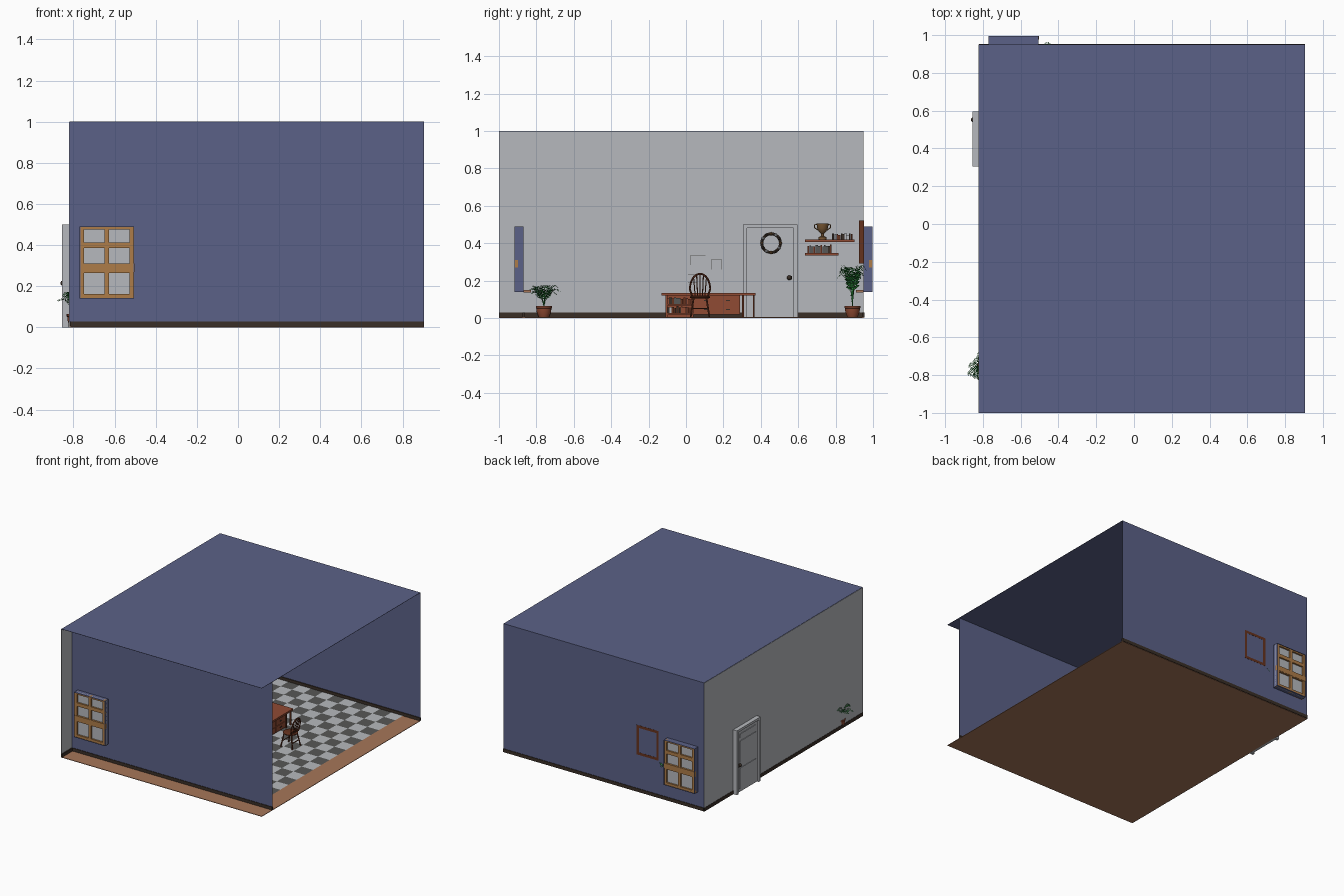
import bpy, bmesh, math, random
from mathutils import Vector

if "Cube" in bpy.data.objects:
    bpy.data.objects.remove(bpy.data.objects["Cube"])
random.seed(4)

def mat(name, r, g, b):
    m = bpy.data.materials.new(name)
    m.diffuse_color = (r, g, b, 1)
    m.use_nodes = True
    m.node_tree.nodes["Principled BSDF"].inputs["Base Color"].default_value = m.diffuse_color
    return m

BLUE = mat("slate blue", .105, .12, .245)
GREY = mat("light grey", .47, .485, .51)
DARK = mat("dark tile", .095, .095, .092)
OAK = mat("oak", .42, .20, .065)
FLOOR = mat("floor wood", .38, .18, .10)
BASE = mat("dark brown", .042, .028, .02)
RED = mat("redwood", .28, .07, .034)
CHAIR = mat("chair brown", .13, .032, .013)
GREEN = mat("leaf green", .02, .20, .035)
BRONZE = mat("bronze", .20, .10, .035)

def finish(name, bm, *mats):
    me = bpy.data.meshes.new(name)
    bm.to_mesh(me)
    bm.free()
    for m in mats:
        me.materials.append(m)
    ob = bpy.data.objects.new(name, me)
    bpy.context.collection.objects.link(ob)
    return ob

def box(name, x0, x1, y0, y1, z0, z1, m):
    bm = bmesh.new()
    bmesh.ops.create_cube(bm, size=1)
    for v in bm.verts:
        v.co = Vector((x0 if v.co.x < 0 else x1, y0 if v.co.y < 0 else y1, z0 if v.co.z < 0 else z1))
    return finish(name, bm, m)

def smooth(ob):
    bpy.ops.object.select_all(action='DESELECT')
    ob.select_set(True)
    bpy.context.view_layer.objects.active = ob
    bpy.ops.object.shade_smooth_by_angle()

def tube(name, pts, r, m, cyclic=False):
    cu = bpy.data.curves.new(name, 'CURVE')
    cu.dimensions = '3D'
    cu.bevel_depth, cu.bevel_resolution, cu.use_fill_caps = r, 1, True
    s = cu.splines.new('POLY')
    s.points.add(len(pts) - 1)
    s.use_cyclic_u = cyclic
    for p, q in zip(s.points, pts):
        p.co = (*q, 1)
    cu.materials.append(m)
    ob = bpy.data.objects.new(name, cu)
    bpy.context.collection.objects.link(ob)
    bpy.ops.object.select_all(action='DESELECT')
    ob.select_set(True)
    bpy.context.view_layer.objects.active = ob
    bpy.ops.object.convert(target='MESH')
    smooth(bpy.context.object)

def lathe(name, c, prof, m, n=20):
    bm = bmesh.new()
    rings = [[bm.verts.new((c[0] + r * math.cos(k * math.tau / n), c[1] + r * math.sin(k * math.tau / n), c[2] + z))
              for k in range(n)] for r, z in prof]
    for a, b in zip(rings, rings[1:]):
        for k in range(n):
            bm.faces.new((a[k], a[(k + 1) % n], b[(k + 1) % n], b[k]))
    bm.faces.new(rings[0][::-1])
    bm.faces.new(rings[-1])
    smooth(finish(name, bm, m))

XL, XR, YF, YB, Y0 = -.82, .905, -.87, .95, -1
WX0, WX1, WZ0, WZ1 = -.77, -.505, .14, .49
T = .002

# Room shell: open on the right, roof and left wall overhang at the front
box("ceiling", XL, XR, Y0, YB, 1 - T, 1, BLUE)
box("floor_boards", XL, XR, Y0, YB, 0, .004, FLOOR)
DY0, DY1 = .305, .595
box("left_wall_front", XL - T, XL, Y0, DY0, 0, 1 - T, GREY)
box("left_wall_back", XL - T, XL, DY1, YB, 0, 1 - T, GREY)
box("left_wall_over_door", XL - T, XL, DY0, DY1, .5, 1 - T, GREY)
box("left_skirting_front", XL - .004, XL + .008, Y0, DY0, 0, .028, BASE)
box("left_skirting_back", XL - .004, XL + .008, DY1, YB, 0, .028, BASE)

# Chequered floor tiles
bm = bmesh.new()
nx, ny = 16, 18
tx, ty = (.76 - XL) / nx, (YB - YF) / ny
vs = [[bm.verts.new((XL + i * tx, YF + j * ty, .006)) for j in range(ny + 1)] for i in range(nx + 1)]
for i in range(nx):
    for j in range(ny):
        f = bm.faces.new((vs[i][j], vs[i + 1][j], vs[i + 1][j + 1], vs[i][j + 1]))
        f.material_index = (i + j) % 2
finish("floor_tiles", bm, GREY, DARK)

# Front and back walls with window openings; s points outward
for side, y, s in (("front", YF, -1), ("back", YB, 1)):
    def slab(name, x0, x1, a, b, z0, z1, m):
        lo, hi = sorted((y + s * a, y + s * b))
        box(side + "_" + name, x0, x1, lo, hi, z0, z1, m)
    slab("wall_left", XL, WX0, -T, 0, 0, 1 - T, BLUE)
    slab("wall_right", WX1, XR, -T, 0, 0, 1 - T, BLUE)
    slab("wall_below", WX0, WX1, -T, 0, 0, WZ0, BLUE)
    slab("wall_above", WX0, WX1, -T, 0, WZ1, 1 - T, BLUE)
    slab("skirting", XL, XR, -.008, .004, .002, .028, BASE)
    # deep window surround
    slab("reveal_left", WX0, WX0 + .003, 0, .046, WZ0, WZ1, BLUE)
    slab("reveal_right", WX1 - .003, WX1, 0, .046, WZ0, WZ1, BLUE)
    slab("reveal_top", WX0, WX1, 0, .046, WZ1 - .003, WZ1, BLUE)
    slab("reveal_bottom", WX0, WX1, 0, .046, WZ0, WZ0 + .003, BLUE)
    slab("window_glass", WX0, WX1, .026, .029, WZ0, WZ1, GREY)
    xm = (WX0 + WX1) / 2
    for k, (x0, x1, z0, z1) in enumerate((
            (WX0 + .003, WX0 + .022, WZ0, WZ1), (WX1 - .022, WX1 - .003, WZ0, WZ1),
            (xm - .011, xm + .011, WZ0, WZ1), (WX0, WX1, WZ0 + .003, WZ0 + .022),
            (WX0, WX1, .385, .412), (WX0, WX1, WZ1 - .014, WZ1 - .003), (WX0, WX1, .265, .282))):
        slab("window_bar_%d" % k, x0, x1, .018, .042, z0, z1, OAK)
    slab("window_hinge", WX0 - .001, WX1 + .001, .028, .044, .27, .31, OAK)
    slab("window_sill", WX0 - .01, WX1 + .01, -.04, 0, .137, .15, FLOOR)

# Door with casing, raised panels and knobs on both faces
for n, a, b, c, d in (("left", DY0, DY0 + .02, 0, .5), ("right", DY1 - .02, DY1, 0, .5), ("top", DY0, DY1, .482, .5)):
    box("door_casing_" + n, -.855, -.81, a, b, c, d, GREY)
box("door_slab", -.845, -.822, DY0 + .02, DY1 - .02, .005, .482, GREY)
for a, b, c, d in ((.35, .55, .03, .19), (.35, .55, .235, .4), (.35, .55, .425, .455)):
    box("door_panel", -.849, -.818, a, b, c, d, GREY)
for x in (-.851, -.812):
    bm = bmesh.new()
    bmesh.ops.create_uvsphere(bm, u_segments=12, v_segments=8, radius=.013)
    bmesh.ops.translate(bm, verts=bm.verts, vec=(x, .552, .215))
    smooth(finish("door_knob", bm, BASE))
box("door_latch", -.853, -.81, .545, .566, .205, .225, BASE)

# Wreath on the door
def ring(y, z, r, n, x):
    return [(x, y + r * math.cos(k * math.tau / n), z + r * math.sin(k * math.tau / n)) for k in range(n)]
tube("wreath_ring", ring(.455, .4, .05, 24, -.808), .009, BASE, True)
for k, p in enumerate(ring(.455, .4, .05, 12, -.803)):
    bm = bmesh.new()
    bmesh.ops.create_icosphere(bm, subdivisions=1, radius=.009)
    bmesh.ops.translate(bm, verts=bm.verts, vec=p)
    finish("wreath_berry", bm, (BRONZE, BASE, GREY)[k % 3])

# Papers pinned to the wall
for a, b, c, d in ((.025, .105, .282, .337), (.135, .192, .258, .312), (.01, .06, .19, .232)):
    box("paper_edge", XL, XL + .002, a, b, c, d, DARK)
    box("wall_paper_sheet", XL, XL + .004, a + .002, b - .002, c + .002, d - .002, GREY)

def books(x0, x1, y0, y1, z, hmax, cols):
    y = y0
    while y < y1 - .006:
        w = random.uniform(.008, .015)
        box("book", x0, x1 - random.uniform(0, .01), y, min(y + w - .001, y1), z,
            z + hmax * random.uniform(.7, 1), random.choice(cols))
        y += w

# Wall shelves, books and cup
box("lower_shelf", XL, -.75, .635, .815, .335, .348, RED)
box("upper_shelf", XL, -.75, .635, .90, .407, .42, RED)
books(-.81, -.76, .65, .78, .348, .046, (BASE, RED, DARK, CHAIR))
books(-.81, -.76, .78, .89, .42, .034, (BASE, CHAIR, GREY, DARK))
lathe("trophy", (-.785, .73, .42), [(.022, 0), (.022, .012), (.008, .018), (.007, .03), (.02, .042),
      (.029, .06), (.032, .085), (.027, .085), (.02, .05)], BRONZE)
for s in (-1, 1):
    tube("trophy_handle", [(-.785, .73 + s * a, .42 + b) for a, b in
         ((.028, .08), (.042, .078), (.042, .062), (.024, .05))], .0035, BRONZE)

# Framed picture leaning on the back wall
for n, a, b, c, d in (("top", -.43, -.24, .5, .52), ("bottom", -.43, -.24, .29, .31),
                      ("left", -.43, -.41, .29, .52), ("right", -.26, -.24, .29, .52)):
    box("picture_frame_" + n, a, b, .925, .951, c, d, CHAIR)
box("picture_canvas", -.41, -.26, .938, .946, .31, .5, BRONZE)

# Desk: book bay, drawer block and open end on legs
DX0, DX1 = -.04, .205
box("desk_top", DX0 - .01, DX1 + .01, -.13, .372, .12, .134, RED)
for n, a, b, c, d in (("side", -.11, -.1, .006, .12), ("floor", -.11, .04, .015, .027), ("shelf", -.11, .04, .068, .074)):
    box("book_bay_" + n, DX0, DX1, a, b, c, d, RED)
box("book_bay_back", DX0, DX0 + .01, -.11, .04, .006, .12, RED)
books(DX1 - .1, DX1 - .01, -.098, .035, .027, .038, (BASE, CHAIR, GREY, RED))
books(DX1 - .1, DX1 - .01, -.098, .035, .074, .038, (BASE, CHAIR, DARK, RED))
box("drawer_block", DX0, DX1, .04, .29, .018, .12, RED)
for z in (.024, .073):
    for a in (.05, .17):
        box("drawer_front", DX1, DX1 + .004, a, a + .11, z, z + .042, RED)
        box("drawer_pull", DX1 + .004, DX1 + .009, a + .045, a + .065, z + .019, z + .024, BASE)
for x in (DX0, DX1 - .01):
    for yy in (.3, .357):
        box("desk_leg", x, x + .01, yy, yy + .01, .006, .12, CHAIR)

# Bow-back chair facing the desk
cx, cy = .4, .075
lathe("chair_seat", (cx, cy, .105), [(.046, 0), (.054, .004), (.054, .01), (.046, .014)], CHAIR)
for sx in (-1, 1):
    for sy in (-1, 1):
        tube("chair_leg", [(cx + sx * .05, cy + sy * .05, .006), (cx + sx * .032, cy + sy * .034, .108)], .005, CHAIR)
    tube("chair_stretcher", [(cx + sx * .042, cy - .043, .05), (cx + sx * .042, cy + .043, .05)], .0035, CHAIR)
def bow(t):
    return (cx + .038 + .02 * math.sin(t), cy + .056 * math.cos(t), .118 + .118 * math.sin(t) ** .7)
tube("chair_bow", [bow(math.pi * k / 16) if 0 < k < 16 else (cx + .036, cy + (.042 if k == 0 else -.042), .116)
                   for k in range(17)], .005, CHAIR)
for k in range(-2, 3):
    tube("chair_spindle", [(cx + .037, cy + k * .013, .116), bow(math.pi / 2 - k * .33)], .003, CHAIR)

# Potted ferns
def fern(x, y, rad, h, n):
    lathe("pot", (x, y, .006), [(.028, 0), (.038, .025), (.04, .045), (.043, .048), (.043, .058), (.037, .058), (.035, .05)], RED)
    bm = bmesh.new()
    for k in range(n):
        a = k * math.tau / n + random.uniform(-.2, .2)
        d, w = Vector((math.cos(a), math.sin(a), 0)), Vector((-math.sin(a), math.cos(a), 0))
        R, H = rad * random.uniform(.65, 1), h * random.uniform(.65, 1)
        def at(t):
            return Vector((x, y, .055)) + d * R * t ** 1.3 + Vector((0, 0, H * math.sin(t * 2.1)))
        for i in range(14):
            t, u = i / 14, (i + 1) / 14
            p, q = at(t), at(u)
            bm.faces.new([bm.verts.new(v) for v in (p - w * .0015, p + w * .0015, q + w * .0015, q - w * .0015)])
            if i > 3:
                L = .034 * math.sin(math.pi * (t * .75 + .2))
                for s in (-1, 1):
                    tip = p + w * s * L + (q - p).normalized() * L * .6 - Vector((0, 0, .004))
                    bm.faces.new([bm.verts.new(v) for v in (p, p.lerp(tip, .5) + (q - p) * .35, tip, p.lerp(tip, .5) - (q - p) * .25)])
    finish("fern_leaves", bm, GREEN)
fern(-.79, -.76, .105, .125, 13)
fern(-.45, .89, .09, .235, 14)
